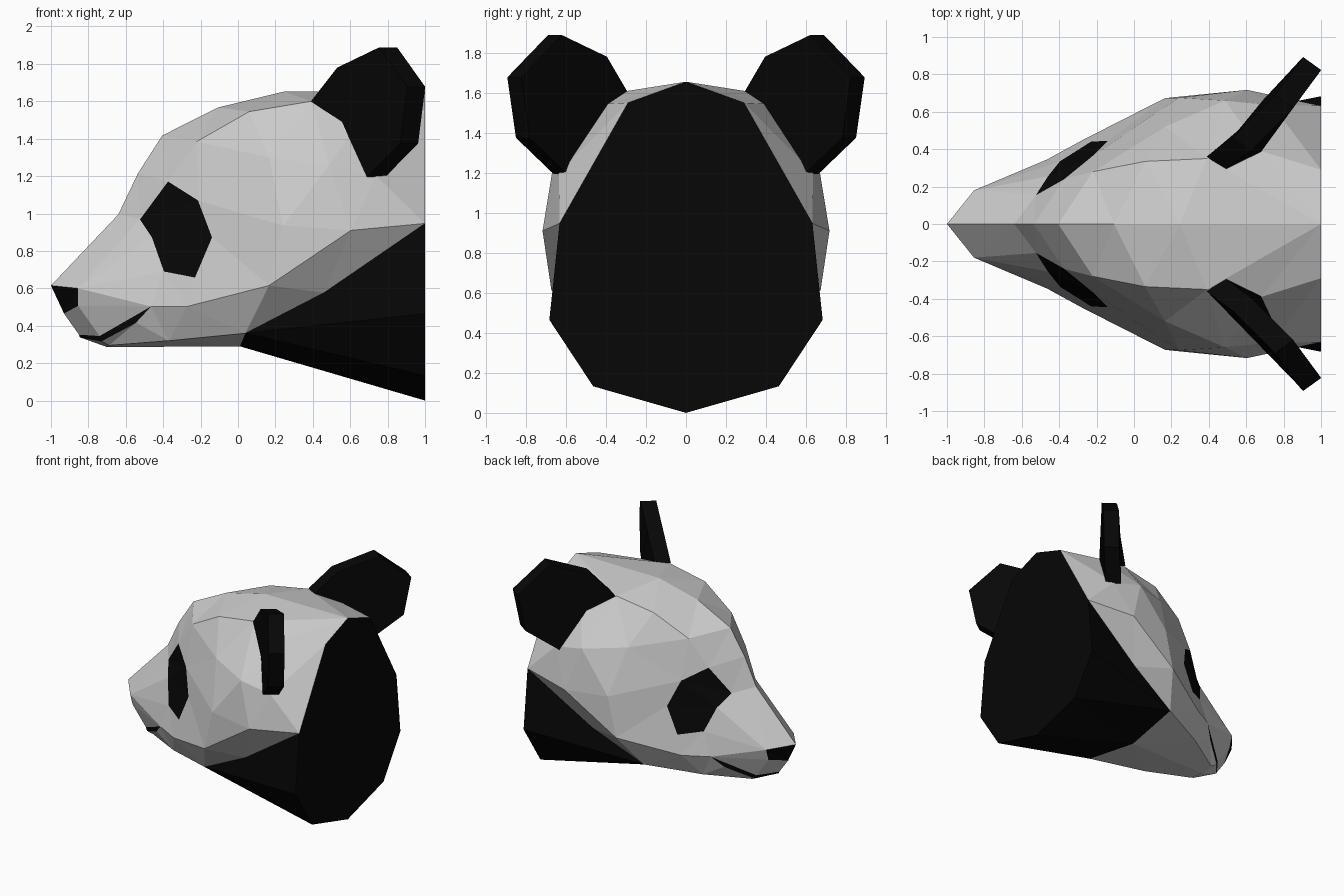
import bpy, bmesh
from mathutils import Vector
from mathutils.geometry import delaunay_2d_cdt

if "Cube" in bpy.data.objects:
    bpy.data.objects.remove(bpy.data.objects["Cube"])

black = bpy.data.materials.new("black")
black.diffuse_color = (0.002, 0.002, 0.002, 1)
black.use_nodes = True
black.node_tree.nodes["Principled BSDF"].inputs["Base Color"].default_value = black.diffuse_color


def build(name, verts, faces, mat=None):
    """Half a part on the -y side, mirrored across y = 0."""
    mesh = bpy.data.meshes.new(name)
    bm = bmesh.new()
    vs = [bm.verts.new(v) for v in verts]
    for f in faces:
        bm.faces.new([vs[i] for i in f])
    bmesh.ops.delete(bm, geom=[v for v in bm.verts if not v.link_faces], context='VERTS')
    bm.to_mesh(mesh)
    bm.free()
    if mat:
        mesh.materials.append(mat)
    ob = bpy.data.objects.new(name, mesh)
    bpy.context.collection.objects.link(ob)
    mod = ob.modifiers.new("mirror", 'MIRROR')
    mod.use_axis = (False, True, False)
    mod.merge_threshold = 0.0005
    return ob


def inside(p, poly):
    hit = False
    for a, b in zip(poly, poly[1:] + poly[:1]):
        if (a[2] > p[1]) != (b[2] > p[1]):
            if p[0] < (b[0] - a[0]) * (p[1] - a[2]) / (b[2] - a[2]) + a[0]:
                hit = not hit
    return hit


# Profile lines of the head: (x, half width, z)
ridge = [(-1, 0, .615), (-.64, 0, .995), (-.535, 0, 1.215), (-.405, 0, 1.417),
         (-.107, 0, 1.567), (.246, 0, 1.652), (1, 0, 1.655)]
back = [(1, .29, 1.55), (1, .632, .947), (1, .683, .465), (1, .464, .133), (1, .21, .06), (1, 0, 0)]
throat, chin = (.01, 0, .29), (-.70, 0, .286)
lip_low, lip_up, nose_base = (-.845, 0, .338), (-.85, 0, .352), (-.93, 0, .465)
nose_top, nose_low = (-.855, .18, .60), (-.855, .15, .507)
corner = (-.465, .345, .503)
chin_side, jaw, jaw_back = (-.69, .12, .295), (-.37, .31, .32), (.04, .49, .36)
cheek = [(-.273, .45, .503), (.166, .673, .615), (.604, .717, .91)]
collar = (.46, .56, .577)
skull = [(-.22, .28, 1.385), (.06, .335, 1.545), (.39, .35, 1.6), (.166, .52, 1.30),
         (.487, .66, 1.257), (.24, .675, .936), (.68, .39, 1.545), (.74, .635, 1.2)]

# Coloured regions of the head surface
eye = [(-.374, .24, 1.171), (-.214, .37, 1.07), (-.139, .445, .872), (-.23, .44, .658),
       (-.396, .335, .69), (-.46, .255, .872), (-.524, .155, .968)]
nose = [ridge[0], nose_top, nose_low, nose_base]
mouth = [lip_up, (-.74, .14, .345), corner, (-.545, .28, .417), (-.73, .14, .318), lip_low]
neck = [throat, jaw_back, collar] + back[1:]
outline = ridge + back + [throat, chin, lip_low, lip_up, nose_base]
regions = {"eye_patch": eye, "nose": nose, "mouth": mouth, "neck": neck}

# Triangulate the half head in side view, keeping region borders and crease lines
loops = [outline, eye, nose, mouth, neck]
creases = [[nose_top, corner] + cheek + [back[1]], [nose_top, ridge[1]], [nose_top, eye[6]],
           [nose_low, corner], [ridge[6], skull[2], skull[6], back[0]], [ridge[3], skull[0], skull[3]],
           [ridge[4], skull[1], skull[2]], [eye[1], skull[5], eye[2]], [skull[5], cheek[2]],
           [chin_side, jaw, jaw_back], [cheek[1], collar], [eye[0], skull[0]], [skull[7], back[1]],
           [back[2], jaw_back, back[3]], [collar, back[2]], [collar, cheek[2]]]
pts, edges = [], []


def index(p):
    if p not in pts:
        pts.append(p)
    return pts.index(p)


for line in [l + l[:1] for l in loops] + creases:
    for a, b in zip(line, line[1:]):
        edges.append((index(a), index(b)))
for p in skull + cheek:
    index(p)
co, _, tris, orig, _, _ = delaunay_2d_cdt([Vector((p[0], p[2])) for p in pts], edges, [], 1, 1e-5)


def width(i):
    if orig[i]:
        return pts[orig[i][0]][1]
    return min(pts, key=lambda p: (Vector((p[0], p[2])) - co[i]).length)[1]


verts = [(c.x, -width(i), c.y) for i, c in enumerate(co)]
groups = {n: [] for n in ["head", *regions]}
for t in tris:
    mid = sum((co[i] for i in t), Vector((0, 0))) / len(t)
    part = next((n for n, poly in regions.items() if inside(mid, poly)), "head")
    groups[part].append(t)
for name, faces in groups.items():
    build(name, verts, faces, None if name == "head" else black)

# Flat cap closing the back
cap = [(x, -y, z) for x, y, z in [ridge[6]] + back]
build("back_cap", cap, [range(len(cap))], black)

# Ears: slanted plates with a seven-sided profile, and the thickness at each corner
ear = [(.39, .36, 1.6), (.53, .465, 1.78), (.754, .69, 1.888), (.904, .893, 1.677),
       (.866, .85, 1.375), (.69, .663, 1.195), (.556, .50, 1.49)]
n = len(ear)
ev = [(x, -y, z) for x, y, z in ear] + [(x + .097, -y + .07, z) for x, y, z in ear]
ev[-1] = (.68, -.387, 1.545)
ef = [tuple(reversed(range(n))), tuple(range(n, 2 * n))]
ef += [(i, (i + 1) % n, n + (i + 1) % n, n + i) for i in range(n)]
ears = build("ears", ev, ef, black)
bm = bmesh.new()
bm.from_mesh(ears.data)
bmesh.ops.recalc_face_normals(bm, faces=bm.faces)
bm.to_mesh(ears.data)
bm.free()
